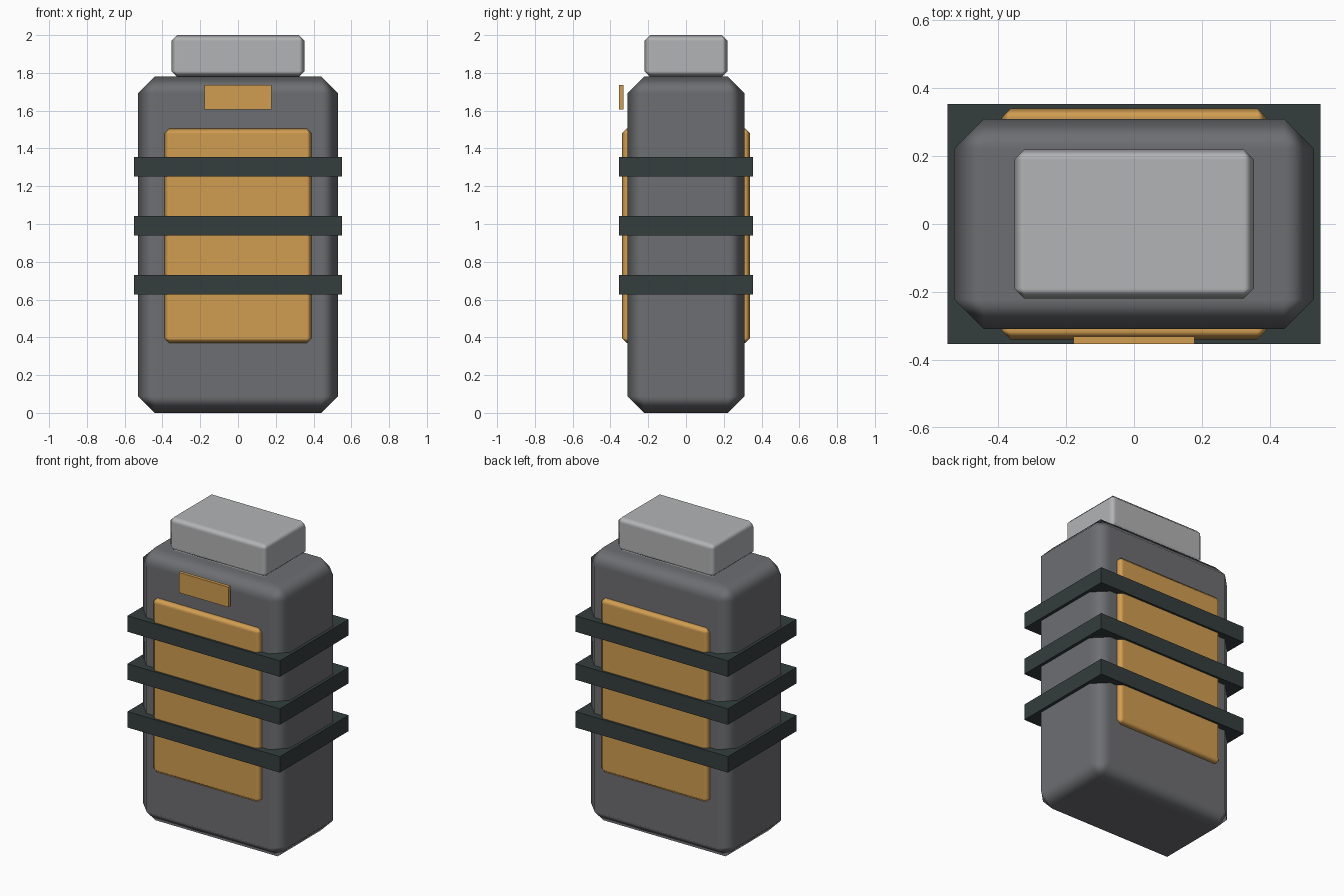
import bpy

if "Cube" in bpy.data.objects:
    bpy.data.objects.remove(bpy.data.objects["Cube"])


def material(name, rgb):
    m = bpy.data.materials.new(name)
    m.diffuse_color = (*rgb, 1)
    m.use_nodes = True
    m.node_tree.nodes["Principled BSDF"].inputs["Base Color"].default_value = m.diffuse_color
    return m


body_grey = material("dark_grey", (0.155, 0.158, 0.168))
cap_grey = material("light_grey", (0.45, 0.455, 0.465))
amber = material("amber", (0.64, 0.34, 0.083))
strap_black = material("green_black", (0.035, 0.047, 0.047))


def box(name, low, high, mat, bevel=0):
    """Box between two corners, with an optional softly shaded chamfer."""
    centre = [(a + b) / 2 for a, b in zip(low, high)]
    bpy.ops.mesh.primitive_cube_add(size=1, location=centre)
    ob = bpy.context.object
    ob.name = name
    ob.scale = [b - a for a, b in zip(low, high)]
    bpy.ops.object.transform_apply(location=False, rotation=False, scale=True)
    ob.data.materials.append(mat)
    if bevel:
        bpy.ops.object.shade_smooth()
        mod = ob.modifiers.new("chamfer", "BEVEL")
        mod.width = bevel
        mod.segments = 1
        mod.harden_normals = True
    return ob


# Main body and cap
box("body", (-0.53, -0.31, 0), (0.53, 0.31, 1.78), body_grey, 0.088)
box("cap", (-0.353, -0.22, 1.78), (0.353, 0.22, 2.0), cap_grey, 0.03)

# Raised panels on front and back
for side, y0, y1 in (("front", -0.34, -0.26), ("back", 0.26, 0.34)):
    box(side + "_panel", (-0.39, y0, 0.37), (0.39, y1, 1.505), amber, 0.026)

# Straps around the body
for i, z in enumerate((0.678, 0.99, 1.303)):
    box(f"strap_{i + 1}", (-0.55, -0.354, z - 0.052), (0.55, 0.354, z + 0.052), strap_black)

# Small plate standing just off the front
box("front_plate", (-0.178, -0.354, 1.605), (0.178, -0.332, 1.737), amber)
